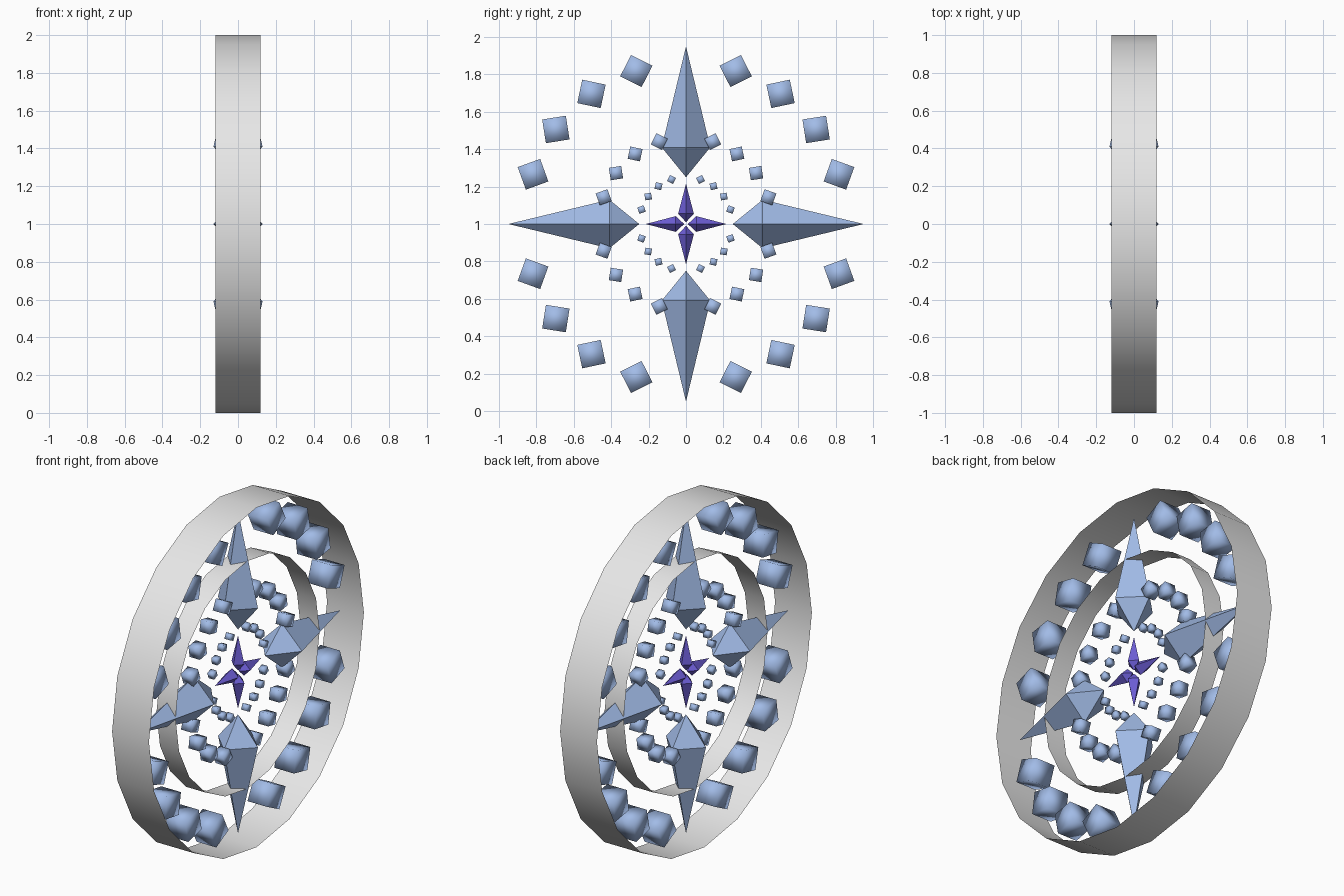
import bpy, bmesh, math
from mathutils import Matrix, Vector

if "Cube" in bpy.data.objects:
    bpy.data.objects.remove(bpy.data.objects["Cube"])

CENTRE = Vector((0, 0, 1))


def material(name, rgb):
    m = bpy.data.materials.new(name)
    m.diffuse_color = (*rgb, 1)
    m.use_nodes = True
    m.node_tree.nodes["Principled BSDF"].inputs["Base Color"].default_value = m.diffuse_color
    return m


WHITE = material("pale_grey", (0.8, 0.8, 0.8))
BLUE = material("steel_blue", (0.36, 0.50, 0.80))
PURPLE = material("violet", (0.15, 0.11, 0.66))


def finish(name, bm, mat, smooth=False):
    bmesh.ops.recalc_face_normals(bm, faces=bm.faces)
    for f in bm.faces:
        f.smooth = smooth
    me = bpy.data.meshes.new(name)
    bm.to_mesh(me)
    bm.free()
    me.materials.append(mat)
    ob = bpy.data.objects.new(name, me)
    ob.location = CENTRE
    bpy.context.collection.objects.link(ob)


def ring(name, radius, half_width, sides=20):
    # open band around the x axis
    bm = bmesh.new()
    loops = [[bm.verts.new((x, radius * math.cos(a), radius * math.sin(a)))
              for a in (2 * math.pi * i / sides for i in range(sides))]
             for x in (-half_width, half_width)]
    for i in range(sides):
        j = (i + 1) % sides
        bm.faces.new((loops[0][i], loops[0][j], loops[1][j], loops[1][i]))
    finish(name, bm, WHITE, True)


def spikes(name, inner, waist, tip, half, mat):
    # four stretched octahedra pointing outward
    bm = bmesh.new()
    for k in range(4):
        rot = Matrix.Rotation(k * math.pi / 2, 3, 'X')
        a, b = (bm.verts.new(rot @ Vector((0, 0, z))) for z in (inner, tip))
        mid = [bm.verts.new(rot @ Vector((x * half, y * half, waist)))
               for x, y in ((1, 0), (0, 1), (-1, 0), (0, -1))]
        for i in range(4):
            for end in (a, b):
                bm.faces.new((mid[i], mid[(i + 1) % 4], end))
    finish(name, bm, mat)


def cube_circle(name, radius, size):
    # sixteen cubes in four mirrored groups between the spikes
    bm = bmesh.new()
    for sy in (1, -1):
        for sz in (1, -1):
            for deg, tilt in ((18, -20), (36, 9), (54, 12), (72, 27)):
                if deg == 36:
                    tilt *= sy
                a = math.radians(deg)
                pos = (0, sy * radius * math.cos(a), sz * radius * math.sin(a))
                rot = Matrix.Rotation(math.radians(tilt * sy * sz), 4, 'X')
                bmesh.ops.create_cube(bm, size=size,
                                      matrix=Matrix.Translation(pos) @ rot)
    finish(name, bm, BLUE, True)


# bands
ring("outer_ring", 1.0, 0.12)
ring("inner_ring", 0.67, 0.062)

# star points
spikes("large_star_points", 0.25, 0.41, 0.95, 0.13, BLUE)
spikes("centre_star_points", 0.01, 0.055, 0.215, 0.042, PURPLE)

# three circles of floating cubes
for label, r, s in (("outer", 0.86, 0.128), ("middle", 0.463, 0.067), ("inner", 0.25, 0.036)):
    cube_circle(label + "_cubes", r, s)
